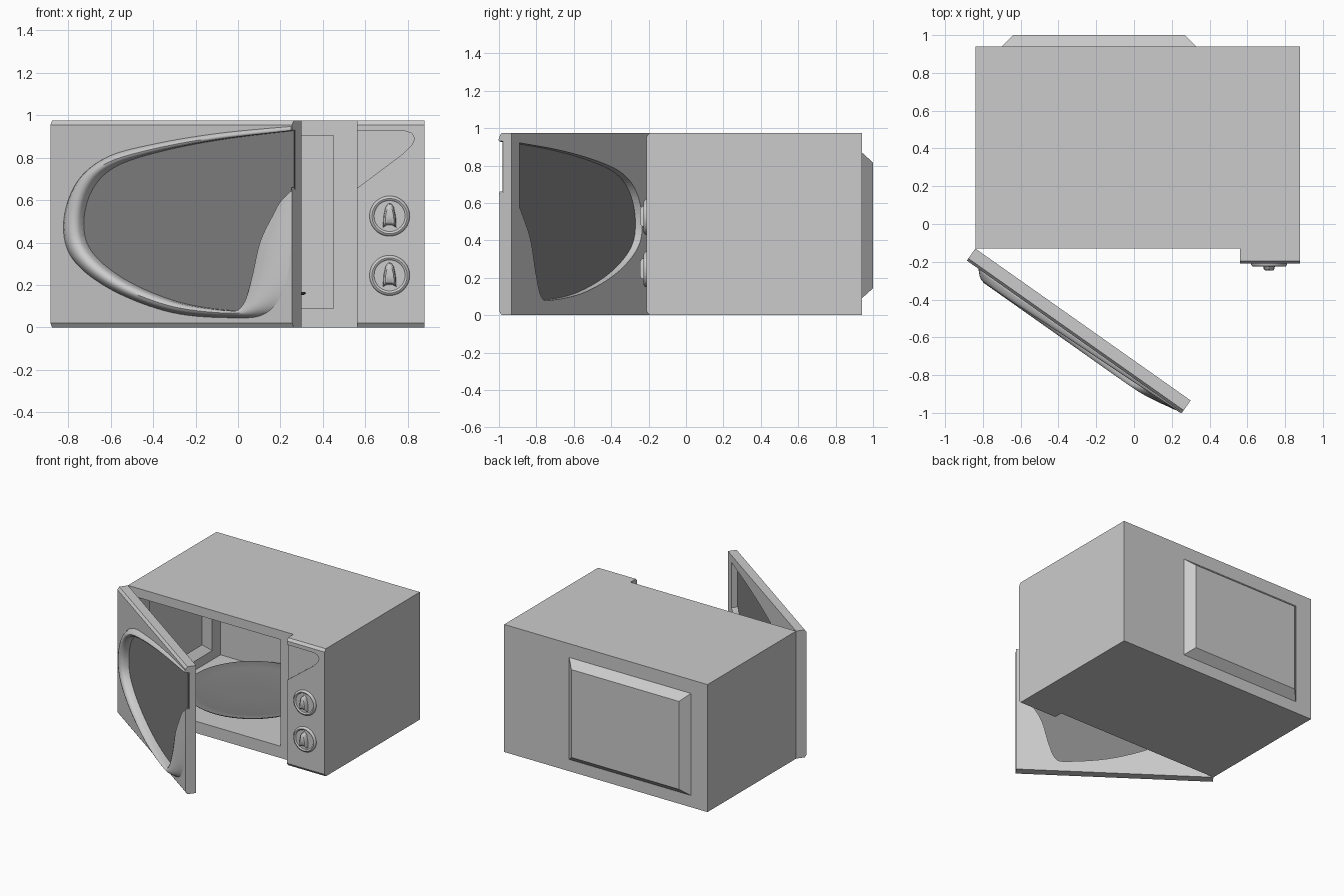
import bpy, bmesh
from math import sin, cos, pi, radians

if "Cube" in bpy.data.objects:
    bpy.data.objects.remove(bpy.data.objects["Cube"])


def loft(name, rings, smooth=False, color=None):
    """Skin a list of equal-length point rings and cap both ends."""
    bm = bmesh.new()
    vs = [[bm.verts.new(p) for p in r] for r in rings]
    n = len(rings[0])
    for a, b in zip(vs, vs[1:]):
        for i in range(n):
            bm.faces.new((a[i], a[(i + 1) % n], b[(i + 1) % n], b[i]))
    bm.faces.new(vs[0])
    bm.faces.new(vs[-1])
    bmesh.ops.remove_doubles(bm, verts=bm.verts, dist=1e-5)
    bmesh.ops.recalc_face_normals(bm, faces=bm.faces)
    me = bpy.data.meshes.new(name)
    bm.to_mesh(me)
    bm.free()
    ob = bpy.data.objects.new(name, me)
    bpy.context.collection.objects.link(ob)
    if color:
        mat = bpy.data.materials.new(name + "_mat")
        mat.diffuse_color = (*color, 1)
        mat.use_nodes = True
        mat.node_tree.nodes["Principled BSDF"].inputs["Base Color"].default_value = mat.diffuse_color
        me.materials.append(mat)
    if smooth:
        activate(ob)
        bpy.ops.object.shade_smooth_by_angle(angle=radians(40))
    return ob


def activate(ob):
    bpy.ops.object.select_all(action='DESELECT')
    ob.select_set(True)
    bpy.context.view_layer.objects.active = ob


def prism(name, pts, y0, y1, **kw):
    """Outline in x,z pulled along y."""
    return loft(name, [[(x, y, z) for x, z in pts] for y in (y0, y1)], **kw)


def bar(name, pts, x0, x1):
    """Section in y,z pulled along x."""
    return loft(name, [[(x, y, z) for y, z in pts] for x in (x0, x1)])


def rect(a0, a1, b0, b1):
    return [(a0, b0), (a1, b0), (a1, b1), (a0, b1)]


def cut(ob, cutter):
    m = ob.modifiers.new("cut", 'BOOLEAN')
    m.operation, m.solver, m.object = 'DIFFERENCE', 'EXACT', cutter
    activate(ob)
    bpy.ops.object.modifier_apply(modifier=m.name)
    bpy.data.objects.remove(cutter)


def spline(pts, steps):
    """Catmull-Rom through tuples of any size."""
    out = []
    for i in range(len(pts) - 1):
        p0, p1 = pts[max(i - 1, 0)], pts[i]
        p2, p3 = pts[i + 1], pts[min(i + 2, len(pts) - 1)]
        for k in range(steps):
            t = k / steps
            out.append(tuple(
                .5 * (2 * b + (c - a) * t + (2 * a - 5 * b + 4 * c - d) * t * t
                      + (3 * b - a - 3 * c + d) * t ** 3)
                for a, b, c, d in zip(p0, p1, p2, p3)))
    return out + [pts[-1]]


H = .975
DARK = (.22, .22, .22)

# Body shell with cooking cavity and a recessed panel in its left wall
body = prism("body", rect(-.84, .88, 0, H), -.13, .94)
cut(body, prism("cavity_cutter", rect(-.75, .45, .09, .905), -.3, .86))
cut(body, loft("vent_cutter", [
    [(x, y, z) for y, z in rect(.0 + d, .77 - d, .15 + d, .85 - d)]
    for x, d in ((-.70, -.04), (-.80, .06))]))

# Tapered housing on the back
loft("back_housing", [[(x, y, z) for x, z in rect(-.70 + d, .33 - d, .09 + d * .9, .87 - d * .9)]
                      for y, d in ((.93, 0), (.94, 0), (1.0, .06))])

# Control panel with chamfered edges and a finger recess
panel = bar("control_panel", [(-.12, 0), (-.195, 0), (-.21, .02), (-.21, H - .02),
                              (-.195, H), (-.12, H)], .56, .88)
cut(panel, bar("edge_cutter", [(-.23, -.1), (-.23, 1.1), (-.2101, 1.1), (-.2101, -.1)], .5, .9))
recess = [(.54, .928), (.79, .925), (.82, .915), (.832, .89), (.82, .86), (.78, .82), (.54, .64)]
cut(panel, prism("recess_cutter", recess, -.25, -.195))

# Two round knobs with arched grips
GRIP = [(-.032, -.055), (-.029, 0), (-.02, .042), (-.01, .057), (0, .062), (.01, .057),
        (.02, .042), (.029, 0), (.032, -.055), (.014, -.044), (-.014, -.044)]
for label, kz in (("upper", .525), ("lower", .245)):
    prof = [(.095, -.205), (.095, -.215), (.09, -.223), (.083, -.226), (.077, -.224), (.073, -.219)]
    loft(label + "_knob", [[(.715 + r * cos(a * pi / 24), y, kz + r * sin(a * pi / 24))
                            for a in range(48)] for r, y in prof], smooth=True)
    loft(label + "_knob_grip", [[(.715 + x * s, y, kz + z * s) for x, z in GRIP]
                                for y, s in ((-.215, 1), (-.238, .9), (-.247, .65))], smooth=True)

# Glass turntable and its hub
prof = [(.10, .14), (.40, .14), (.465, .155), (.472, .163), (.465, .166), (.39, .150), (.10, .150)]
for name, pr, col in (("turntable", prof, DARK), ("turntable_hub", [(.10, .08), (.08, .142)], None)):
    loft(name, [[(-.15 + r * cos(a * pi / 32), .39 + r * sin(a * pi / 32), z)
                 for a in range(64)] for r, z in pr], smooth=True, color=col)

# Window outline: inner x,z / outer x,z / rim height, as read on the open door
T, END = .078, 1.393
KEYS = [(.265, .93, .27, .95, .006), (-.1, .885, -.1, .915, .02), (-.4, .825, -.41, .863, .03),
        (-.6, .755, -.63, .80, .04), (-.705, .65, -.77, .68, .043), (-.745, .50, -.83, .49, .045),
        (-.71, .36, -.785, .32, .045), (-.55, .225, -.60, .175, .045), (-.3, .12, -.32, .07, .045),
        (-.05, .08, -.03, .045, .045), (.02, .10, .12, .065, .042), (.06, .22, .21, .18, .03),
        (.10, .40, .245, .40, .02), (.16, .53, .25, .55, .012), (.20, .60, .25, .62, .008),
        (.255, .65, .257, .66, .002)]


def along(x):
    return min((x + .892) / .817, END)


path = [(along(a), b, along(c), d, h) for a, b, c, d, h in spline(KEYS, 8)]
inner = []
for p in path:
    if not inner or abs(p[0] - inner[-1][0]) + abs(p[1] - inner[-1][1]) > 1e-4:
        inner.append(p[:2])
z_top, z_low = inner[0][1], inner[-1][1]

# Door slab, modelled closed: through window plus a front cut open at the free end
door = bar("door_frame", [(0, 0), (-T + .014, 0), (-T, .02), (-T, H - .02),
                          (-T + .014, H), (0, H)], 0, 1.395)
cut(door, prism("front_cutter", inner + [(1.45, z_low), (1.45, z_top)], -.15, -.05))
inside = [p for p in inner if p[0] < 1.315]
back = [(1.32, .922)] + inside + [(1.32, inside[-1][1] + .004)]
cut(door, prism("back_cutter", back, -.06, .05))

# Dark window pane
pane = prism("door_window", inner, -.058, -.045, color=DARK)

# Raised rim that flares into the handle
SECTION = [(0, .35), (.05, .65), (.17, .9), (.35, 1), (.55, .9), (.75, .6), (.9, .25), (1, 0)]
rim = []
for a, b, c, d, h in path:
    ring = [(a, -.05, b)]
    ring += [(a + (c - a) * t, -(T + h * k), b + (d - b) * t) for t, k in SECTION]
    rim.append(ring + [(c, -.06, d)])
rim = loft("door_rim", rim, smooth=True)

# Swing the door open about its hinge
for ob in (door, pane, rim):
    ob.location = (-.84, -.13, 0)
    ob.rotation_euler = (0, 0, radians(-35.2))
